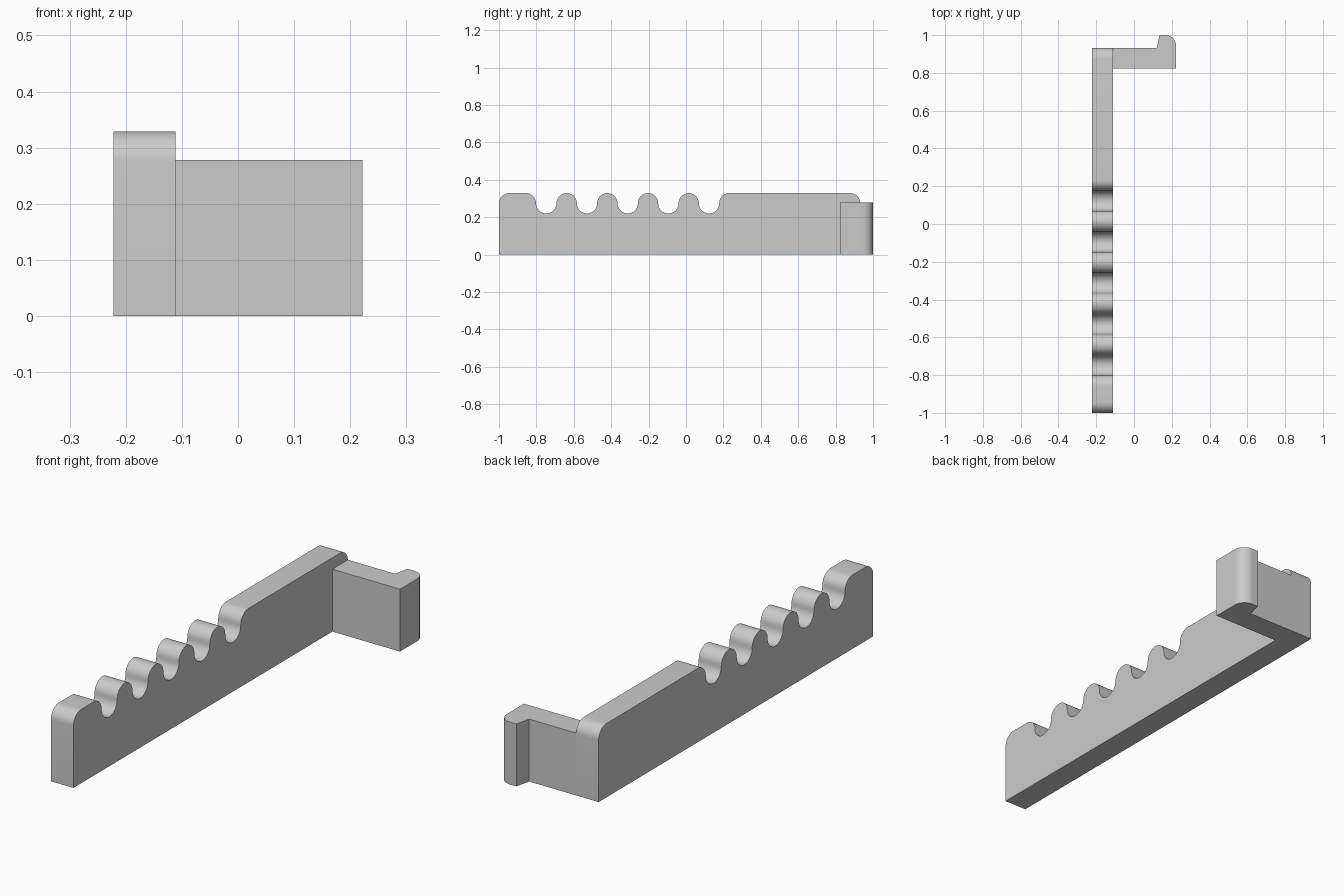
import bpy, bmesh
from math import sin, cos, radians

cube = bpy.data.objects.get("Cube")
if cube:
    bpy.data.objects.remove(cube, do_unlink=True)

grey = bpy.data.materials.new("plain grey")
grey.use_nodes = True
colour = (0.6, 0.6, 0.6, 1)
grey.diffuse_color = colour
grey.node_tree.nodes["Principled BSDF"].inputs["Base Color"].default_value = colour

R = 0.0544             # radius shared by every rounding
TOP = 0.329            # rail height
ARM_TOP = 0.278
LEFT, INNER, RIGHT = -0.222, -0.111, 0.222
BACK = 0.932


def arc(cx, cy, start, end, steps=10):
    """Points on a circle of radius R, angles in degrees."""
    angles = [radians(start + (end - start) * i / steps) for i in range(steps + 1)]
    return [(cx + R * cos(a), cy + R * sin(a)) for a in angles]


def extrude_profile(name, points, place, offset):
    """Fill a flat outline and extrude it into a solid."""
    bm = bmesh.new()
    face = bm.faces.new([bm.verts.new(place(*p)) for p in points])
    result = bmesh.ops.extrude_face_region(bm, geom=[face], use_keep_orig=True)
    moved = [g for g in result["geom"] if isinstance(g, bmesh.types.BMVert)]
    bmesh.ops.translate(bm, verts=moved, vec=offset)
    bmesh.ops.remove_doubles(bm, verts=bm.verts, dist=0.00001)
    bmesh.ops.recalc_face_normals(bm, faces=bm.faces)
    mesh = bpy.data.meshes.new(name)
    bm.to_mesh(mesh)
    bm.free()
    mesh.materials.append(grey)
    obj = bpy.data.objects.new(name, mesh)
    bpy.context.collection.objects.link(obj)
    bpy.ops.object.select_all(action="DESELECT")
    obj.select_set(True)
    bpy.context.view_layer.objects.active = obj
    bpy.ops.object.shade_smooth_by_angle(angle=radians(30))
    return obj


# Notched rail: side outline in y and z, five rounded notches along the top
outline = [(-1, 0)] + arc(-1 + R, TOP - R, 180, 90)
for i in range(5):
    centre = -0.747 + i * 4 * R
    outline += arc(centre - 2 * R, TOP - R, 90, 0)
    outline += arc(centre, TOP - R, 180, 360, 20)[1:-1]
    outline += arc(centre + 2 * R, TOP - R, 180, 90)
outline += arc(BACK - R, TOP - R, 90, 0) + [(BACK, 0)]
# Neighbouring bumps share their crest point
outline = [p for i, p in enumerate(outline)
           if i == 0 or abs(p[0] - outline[i - 1][0]) + abs(p[1] - outline[i - 1][1]) > 0.0001]
extrude_profile("notched_rail", outline,
                lambda y, z: (LEFT, y, z), (INNER - LEFT, 0, 0))

# Side arm with hooked tip: plan outline in x and y
plan = [(INNER, 0.823), (RIGHT, 0.823)]
plan += arc(RIGHT - R, 1 - R, 0, 90)
plan += [(0.136, 1), (0.12, BACK), (INNER, BACK)]
extrude_profile("hooked_arm", plan,
                lambda x, y: (x, y, 0), (0, 0, ARM_TOP))
